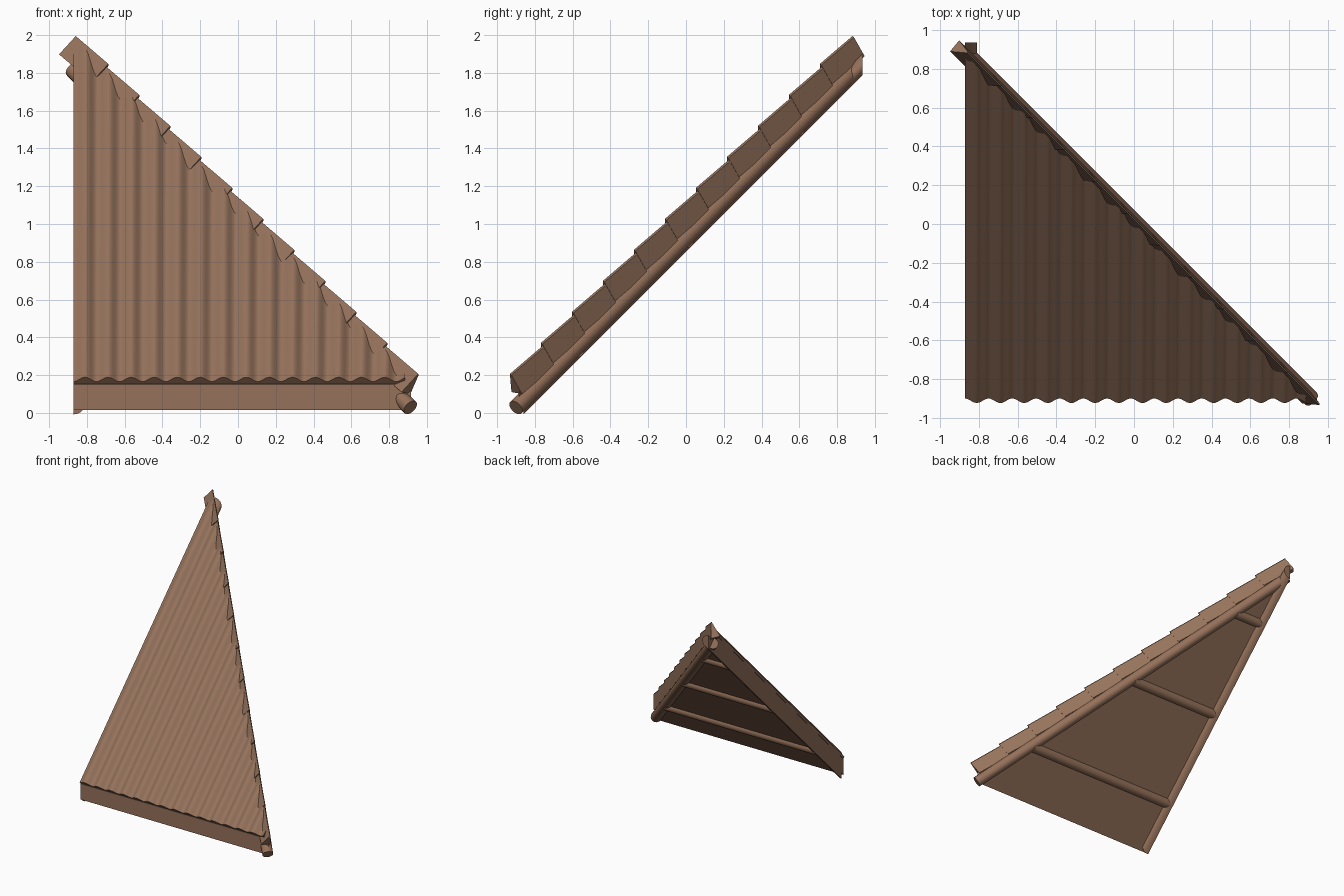
import bpy, bmesh, math
from mathutils import Vector

if "Cube" in bpy.data.objects:
    bpy.data.objects.remove(bpy.data.objects["Cube"])

def material(name, col):
    m = bpy.data.materials.new(name)
    m.diffuse_color = (*col, 1)
    m.use_nodes = True
    m.node_tree.nodes["Principled BSDF"].inputs["Base Color"].default_value = m.diffuse_color
    return m

SHEET = material("roof brown", (0.305, 0.172, 0.108))
WOOD = material("timber brown", (0.300, 0.165, 0.102))

LEFT, FRONT = -0.87, -0.885      # straight sides in plan
TAU = math.tau

def loft(name, parts, mat, smooth=False):
    """Each part is a list of matching closed loops, skinned and capped."""
    bm = bmesh.new()
    for loops in parts:
        rings = [[bm.verts.new(p) for p in lp] for lp in loops]
        n = len(rings[0])
        for a, b in zip(rings, rings[1:]):
            for i in range(n):
                j = (i + 1) % n
                bm.faces.new((a[i], a[j], b[j], b[i]))
        bm.faces.new(rings[0])
        bm.faces.new(rings[-1][::-1])
    bmesh.ops.recalc_face_normals(bm, faces=bm.faces)
    me = bpy.data.meshes.new(name)
    bm.to_mesh(me)
    bm.free()
    me.materials.append(mat)
    ob = bpy.data.objects.new(name, me)
    bpy.context.collection.objects.link(ob)
    if smooth:
        bpy.ops.object.select_all(action='DESELECT')
        ob.select_set(True)
        bpy.context.view_layer.objects.active = ob
        bpy.ops.object.shade_smooth_by_angle(angle=math.radians(40))
    return ob

def hip(u, w, tau):
    """Point on the hip: u outward, w height, tau along the 1:1:1 diagonal."""
    t = tau - w / 3
    return Vector((u / 2 - t, u / 2 + t, w + t))

# roof slab: triangular board sloping at 45 degrees
def tri(c, cut=0.03):
    plan = [(LEFT, FRONT), (cut - FRONT, FRONT), (LEFT, cut - LEFT)]
    return [(x, y, y + c) for x, y in plan]
loft("roof_slab", [[tri(0.90), tri(1.035)]], WOOD)

# corrugated sheet: wavy top, flat bottom, front edge square to the slope
cols = []
N = 120
for i in range(N + 1):
    x = LEFT + (0.885 - LEFT) * i / N
    h = 0.036 + 0.017 * math.cos(TAU * (x + 0.81) / 0.122)
    back = max(0.005 - x, FRONT + 0.002)
    k = h * math.sqrt(0.5)
    cols.append([(x, FRONT, FRONT + 1.037), (x, FRONT - k, FRONT + 1.037 + k),
                 (x, back, back + 1.037 + 2 * k), (x, back, back + 1.037)])
loft("corrugated_sheet", [cols], SHEET, True)

# overlapping hip tiles, each with a raised lower end
TILES, T0, T1 = 11, -0.56, 1.245
step = (T1 - T0) / TILES
def tile(w, tau):
    return [hip(u, v, tau) for u, v in
            ((-0.058, w - 0.145), (0.022, w), (0.032, w - 0.01), (0.045, w - 0.16))]
loft("hip_tiles", [[tile(1.15, T0 + i * step), tile(1.125, T0 + (i + 1) * step)]
                   for i in range(TILES)], SHEET)

# round hip rafter under the tiles
def ring(tau, r=0.043, n=16):
    return [hip(0.012 + r * math.sqrt(2) * math.cos(TAU * i / n),
                0.935 + r * math.sqrt(1.5) * math.sin(TAU * i / n), tau) for i in range(n)]
loft("hip_rafter", [[ring(-0.595), ring(1.195)]], WOOD, True)

# half-round rafter on the straight left side, ends cut upright
def half(y, n=10):
    pts = []
    for i in range(n + 1):
        a = -math.pi / 2 + math.pi * i / n
        pts.append((LEFT + 0.06 * math.cos(a), y, y + 0.91 + 0.058 * math.sin(a)))
    return pts
loft("side_rafter", [[half(-0.86), half(0.935)]], WOOD, True)

# three horizontal battens under the slab
def batten(y, r):
    def circle(x):
        return [(x, y + r * math.cos(TAU * i / 16), y + 0.915 + r * math.sin(TAU * i / 16))
                for i in range(16)]
    return [circle(LEFT + 0.02), circle(0.01 - y)]
loft("battens", [batten(-0.58, 0.042), batten(0.0, 0.042), batten(0.59, 0.04)], WOOD, True)
